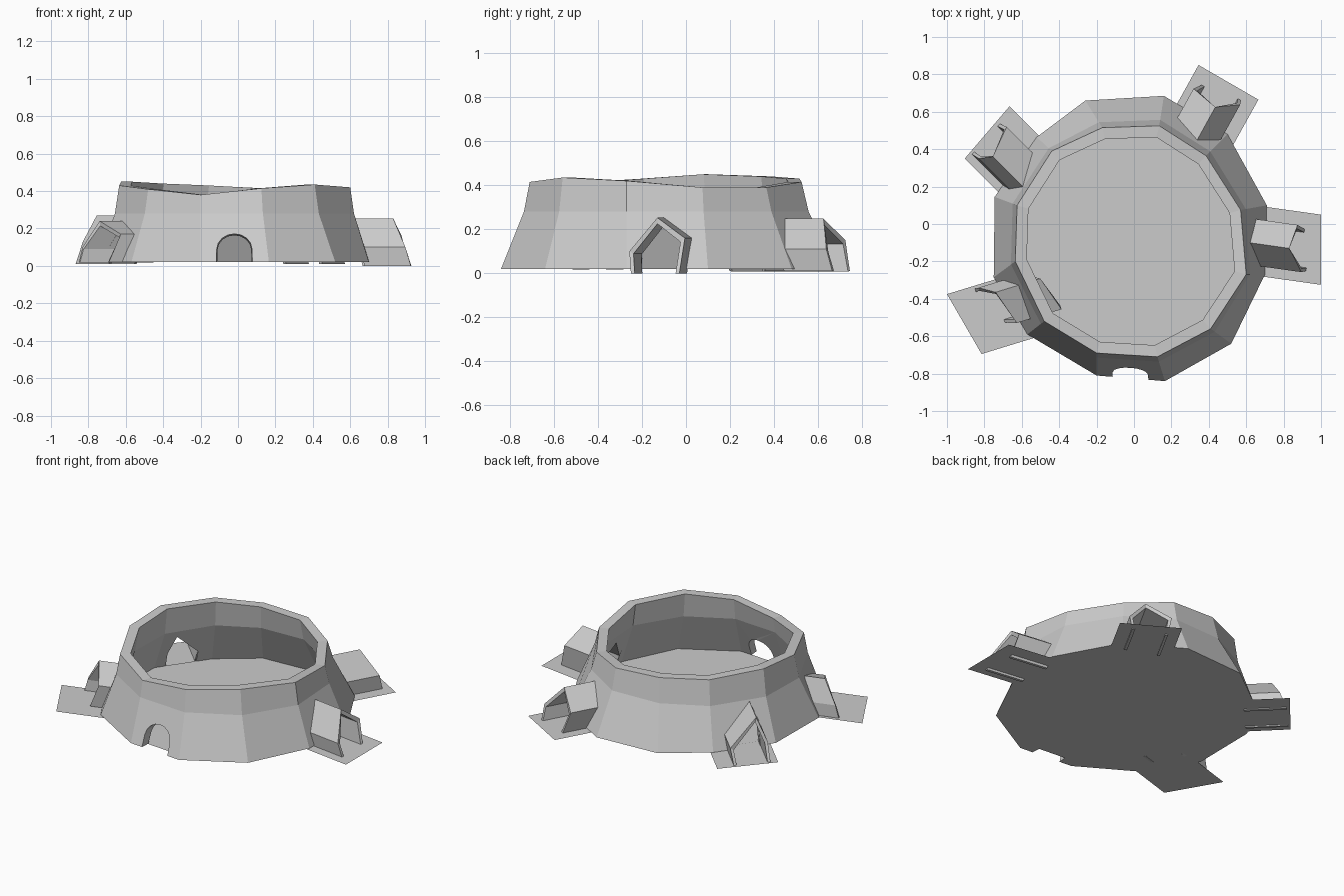
import bpy, bmesh, math
from mathutils import Vector

if "Cube" in bpy.data.objects:
    bpy.data.objects.remove(bpy.data.objects["Cube"])

grey = bpy.data.materials.new("stone_grey")
grey.use_nodes = True
colour = (0.6, 0.6, 0.6, 1)
grey.diffuse_color = colour
grey.node_tree.nodes["Principled BSDF"].inputs["Base Color"].default_value = colour


def make_object(name, verts, faces):
    bm = bmesh.new()
    points = [bm.verts.new(v) for v in verts]
    for face in faces:
        bm.faces.new([points[i] for i in face])
    if len(faces) > 1:
        bmesh.ops.recalc_face_normals(bm, faces=bm.faces)
    mesh = bpy.data.meshes.new(name)
    bm.to_mesh(mesh)
    bm.free()
    mesh.materials.append(grey)
    obj = bpy.data.objects.new(name, mesh)
    bpy.context.collection.objects.link(obj)
    return obj


def bridge(rings, closed_rings):
    """Faces joining neighbouring rings; closed_rings also joins last to first."""
    n = len(rings[0])
    count = len(rings)
    faces = []
    for r in range(count if closed_rings else count - 1):
        s = (r + 1) % count
        for i in range(n):
            j = (i + 1) % n
            faces.append([r * n + i, r * n + j, s * n + j, s * n + i])
    return faces


def prism(name, start, end):
    n = len(start)
    faces = bridge([start, end], False)
    faces += [list(range(n)), list(range(n, 2 * n))]
    return make_object(name, start + end, faces)


def cut(target, cutter):
    cutter.hide_render = True
    mod = target.modifiers.new("opening", "BOOLEAN")
    mod.operation = "DIFFERENCE"
    mod.solver = "EXACT"
    mod.object = cutter
    bpy.context.view_layer.objects.active = target
    bpy.ops.object.modifier_apply(modifier=mod.name)
    bpy.data.objects.remove(cutter)


# Twelve-sided sloping wall with an uneven rim
GROUND = 0.02
centre = Vector((-0.02, -0.09, 0))
base_xy = [(-.26, .66), (.16, .685), (.5, .48), (.71, .1), (.7, -.27), (.52, -.64),
           (.165, -.84), (-.2, -.81), (-.57, -.59), (-.75, -.285), (-.745, .145), (-.52, .465)]
rim_xyz = [(-.17, .515, .43), (.135, .525, .415), (.385, .365, .39), (.57, .075, .39),
           (.6, -.27, .42), (.41, -.56, .435), (.125, -.71, .415), (-.2, -.69, .38),
           (-.48, -.52, .41), (-.635, -.2, .43), (-.625, .1, .45), (-.44, .39, .44)]
base = [Vector((x, y, GROUND)) for x, y in base_xy]
rim = [Vector(p) for p in rim_xyz]
middle = []
for low, high in zip(base, rim):
    p = low.lerp(high, 0.8)
    p.z = 0.28
    middle.append(p)


def inset(ring, factor):
    return [Vector((centre.x + (p.x - centre.x) * factor,
                    centre.y + (p.y - centre.y) * factor, p.z)) for p in ring]


rings = [base, middle, rim, inset(rim, .9), inset(middle, .9), inset(base, .92)]
wall = make_object("ring_wall", sum(rings, []), bridge(rings, True))

# Flat floor inside the wall
make_object("floor", inset(base, .925)[::-1], [range(len(base))])

# Front archway, narrowing inwards
def arch(y, half, spring, bottom):
    points = [Vector((-.02 - half, y, bottom)), Vector((-.02 + half, y, bottom))]
    for i in range(9):
        a = math.pi * i / 8
        points.append(Vector((-.02 + half * math.cos(a), y, spring + half * .9 * math.sin(a))))
    return points


cut(wall, prism("arch_cutter", arch(-.95, .106, .1, -.1), arch(-.55, .075, .075, -.1)))

# Side porches: ridge tip, heading, hood outline (out, across, up), plate corners
porches = [
    ("left", (.83, -.13), -8,
     [(.11, -.106, 0), (.082, -.117, .1), (0, 0, .253), (.027, .13, .16), (.072, .111, 0)],
     [(1, -.325), (1, .05)]),
    ("back_left", (.435, .625), 61,
     [(.1, -.1, .01), (.075, -.11, .11), (0, 0, .248), (.03, .15, .15), (.07, .12, .01)],
     [(.665, .665), (.345, .85)]),
    ("back_right", (-.755, .36), 135,
     [(.1, -.15, .01), (.06, -.165, .11), (0, 0, .27), (.045, .06, .13), (.09, .07, .01)],
     [(-.665, .63), (-.905, .35)]),
    ("front_right", (-.74, -.365), 197,
     [(.1, -.05, .02), (.08, -.05, .1), (0, 0, .24), (-.06, .19, .17), (0, .17, .02)],
     [(-1, -.375), (-.815, -.695)]),
]

for side, tip, heading, outline, corners in porches:
    angle = math.radians(heading)
    out = Vector((math.cos(angle), math.sin(angle), 0))
    across = Vector((-out.y, out.x, 0))
    origin = Vector((tip[0], tip[1], 0))
    mid = (outline[0][1] + outline[-1][1]) / 2

    def place(u, v, z):
        return origin + out * u + across * v + Vector((0, 0, z))

    inner = [(u, mid + (v - mid) * .84, z * .89) for u, v, z in outline]
    depth = 0.25

    # Doorway through the wall behind the hood
    opening = [(v, z if 0 < i < 4 else -.1) for i, (u, v, z) in enumerate(inner)]
    cut(wall, prism("doorway_cutter", [place(-.42, v, z) for v, z in opening],
                    [place(.25, v, z) for v, z in opening]))

    # Hood shell: outer and inner skins joined at the ends and feet
    loops = [[place(*p) for p in outline],
             [place(p[0] - depth, p[1], p[2]) for p in outline],
             [place(p[0] - depth, p[1], p[2]) for p in inner],
             [place(*p) for p in inner]]
    n = len(outline)
    faces = [f for k, f in enumerate(bridge(loops, True)) if k % n != n - 1]
    faces += [[k * n + end for k in range(4)] for end in (0, n - 1)]
    make_object(side + "_porch_hood", sum(loops, []), faces)

    # Ground plate
    a, b = [Vector((x, y, GROUND - .004)) for x, y in corners]
    back = out * .37
    make_object(side + "_porch_plate", [a, b, b - back, a - back], [[0, 1, 2, 3]])
